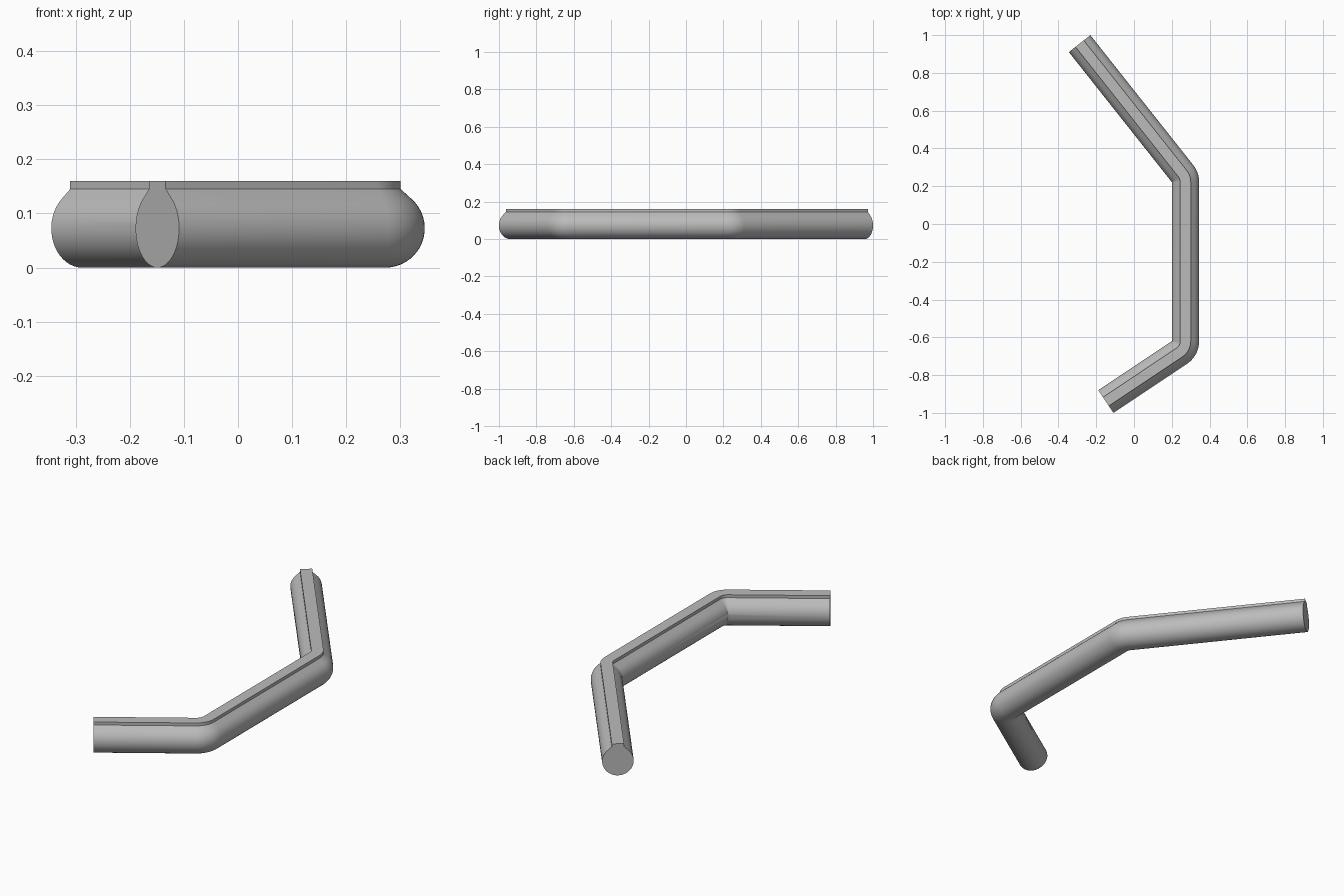
import bpy, bmesh, math

cube = bpy.data.objects.get("Cube")
if cube:
    bpy.data.objects.remove(cube, do_unlink=True)

R = 0.0725            # rail radius
NECK = 0.028          # half width of the top fin
TOP = 0.16
BEND_STEPS = 10

grey = bpy.data.materials.new("plain grey")
grey.use_nodes = True
colour = (0.5, 0.5, 0.5, 1)
grey.diffuse_color = colour
grey.node_tree.nodes["Principled BSDF"].inputs["Base Color"].default_value = colour

# Cross-section: round rail flaring tangentially into a flat-topped fin
profile = [(NECK, TOP), (NECK, 2 * R)]
start, steps = math.radians(47.8), 36
sweep = math.pi + 2 * start
for i in range(steps + 1):
    a = start - sweep * i / steps
    profile.append((R * math.cos(a), R + R * math.sin(a)))
profile += [(-NECK, 2 * R), (-NECK, TOP)]

# Stations: inner-edge point and outward heading; bends pivot on the inner edge
front_turn, back_turn = math.radians(-56.3), math.radians(38.3)


def inner_end(x, y, turn):
    return x - R * math.cos(turn), y - R * math.sin(turn)


front_pivot, back_pivot = (0.2, -0.62), (0.2, 0.222)
stations = [(inner_end(-0.149, -0.94, front_turn), front_turn)]
for i in range(BEND_STEPS + 1):
    stations.append((front_pivot, front_turn * (1 - i / BEND_STEPS)))
for i in range(BEND_STEPS + 1):
    stations.append((back_pivot, back_turn * i / BEND_STEPS))
stations.append((inner_end(-0.288, 0.955, back_turn), back_turn))

# Sweep the cross-section through the stations and cap both ends
bm = bmesh.new()
rings = []
for (px, py), turn in stations:
    rings.append([bm.verts.new((px + (u + R) * math.cos(turn),
                                py + (u + R) * math.sin(turn), z))
                  for u, z in profile])
n = len(profile)
for a, b in zip(rings, rings[1:]):
    for i in range(n):
        j = (i + 1) % n
        bm.faces.new((a[i], a[j], b[j], b[i]))
bm.faces.new(rings[0])
bm.faces.new(rings[-1])
bmesh.ops.remove_doubles(bm, verts=bm.verts, dist=0.00005)
bmesh.ops.recalc_face_normals(bm, faces=bm.faces)

mesh = bpy.data.meshes.new("handrail")
bm.to_mesh(mesh)
bm.free()
mesh.materials.append(grey)
rail = bpy.data.objects.new("handrail", mesh)
bpy.context.collection.objects.link(rail)
bpy.context.view_layer.objects.active = rail
rail.select_set(True)
bpy.ops.object.shade_smooth_by_angle(angle=math.radians(30))
